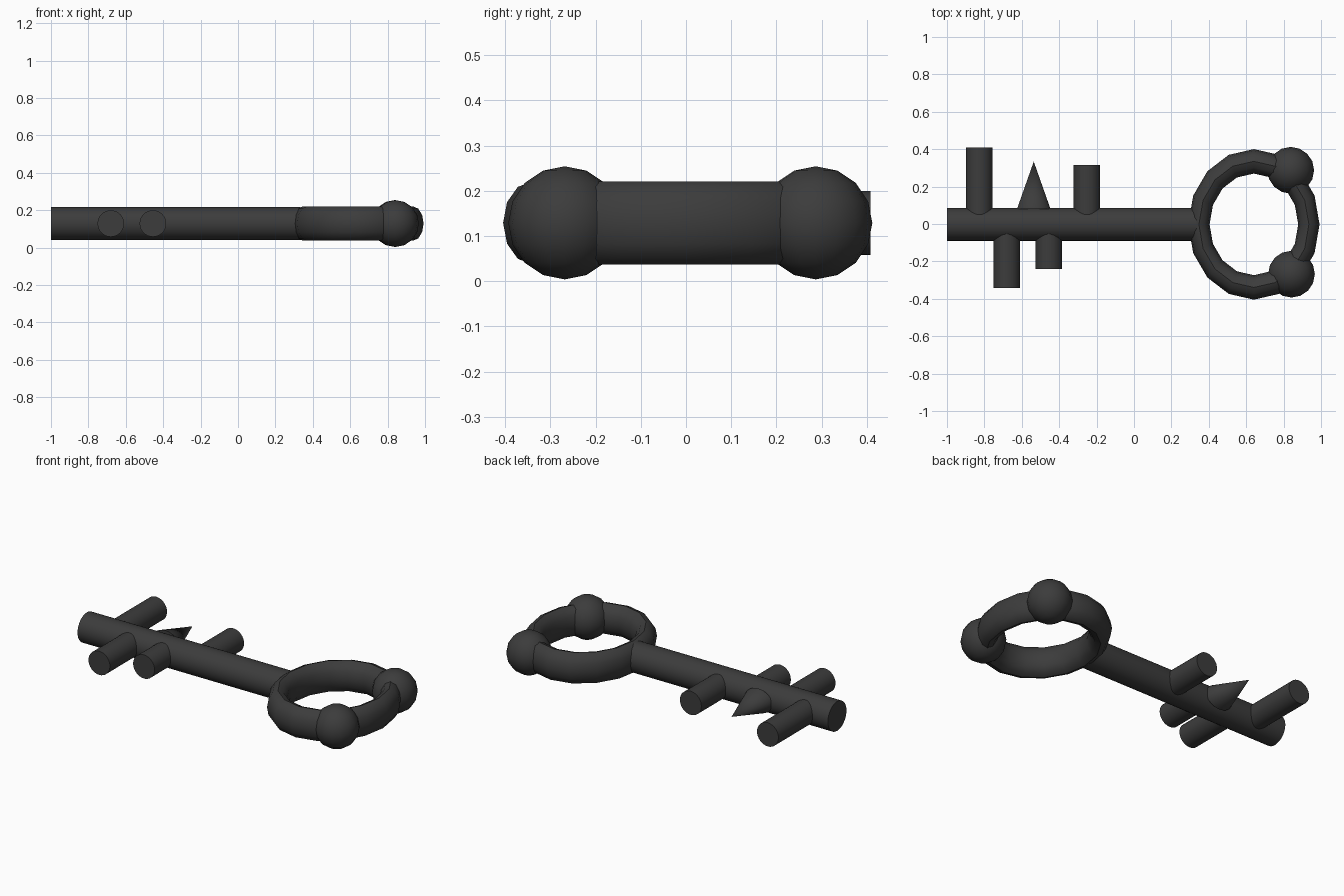
import bpy
from math import pi, radians

if "Cube" in bpy.data.objects:
    bpy.data.objects.remove(bpy.data.objects["Cube"])

ZC = 0.129  # height of the key's centre line

mat = bpy.data.materials.new("dark_iron")
mat.diffuse_color = (0.045, 0.045, 0.045, 1)
mat.use_nodes = True
mat.node_tree.nodes["Principled BSDF"].inputs["Base Color"].default_value = mat.diffuse_color


def finish(name):
    ob = bpy.context.object
    ob.name = name
    ob.data.materials.append(mat)
    bpy.ops.object.transform_apply(location=False, rotation=True, scale=True)
    bpy.ops.object.shade_smooth_by_angle(angle=radians(40))
    return ob


def peg(name, x, y0, y1, r=0.071):
    bpy.ops.mesh.primitive_cylinder_add(vertices=32, radius=r, depth=abs(y1 - y0),
                                        location=(x, (y0 + y1) / 2, ZC),
                                        rotation=(pi / 2, 0, 0))
    return finish(name)


# Shaft along x
bpy.ops.mesh.primitive_cylinder_add(vertices=32, radius=0.088, depth=1.335,
                                    location=(-0.3325, -0.002, ZC),
                                    rotation=(0, pi / 2, 0))
finish("shaft")

# Oval handle ring
bpy.ops.mesh.primitive_torus_add(major_segments=16, minor_segments=12,
                                 major_radius=1, minor_radius=0.194,
                                 location=(0.641, -0.002, ZC))
bpy.context.object.scale = (0.294, 0.337, 0.474)
finish("handle_ring")

# Balls on the handle
for name, x, y in (("ball_back", 0.838, 0.287), ("ball_front", 0.842, -0.268)):
    bpy.ops.mesh.primitive_uv_sphere_add(segments=16, ring_count=8, radius=0.125,
                                         location=(x, y, ZC))
    finish(name)

# Teeth
peg("tooth_back_long", -0.827, 0.0, 0.408)
peg("tooth_back_short", -0.252, 0.0, 0.316)
peg("tooth_front_long", -0.68, 0.0, -0.342)
peg("tooth_front_short", -0.455, 0.0, -0.241)

# Pointed tooth
bpy.ops.mesh.primitive_cone_add(vertices=32, radius1=0.09, radius2=0, depth=0.255,
                                location=(-0.536, 0.2065, ZC),
                                rotation=(-pi / 2, 0, 0))
bpy.context.object.scale = (1, 0.8, 1)
finish("tooth_pointed")
